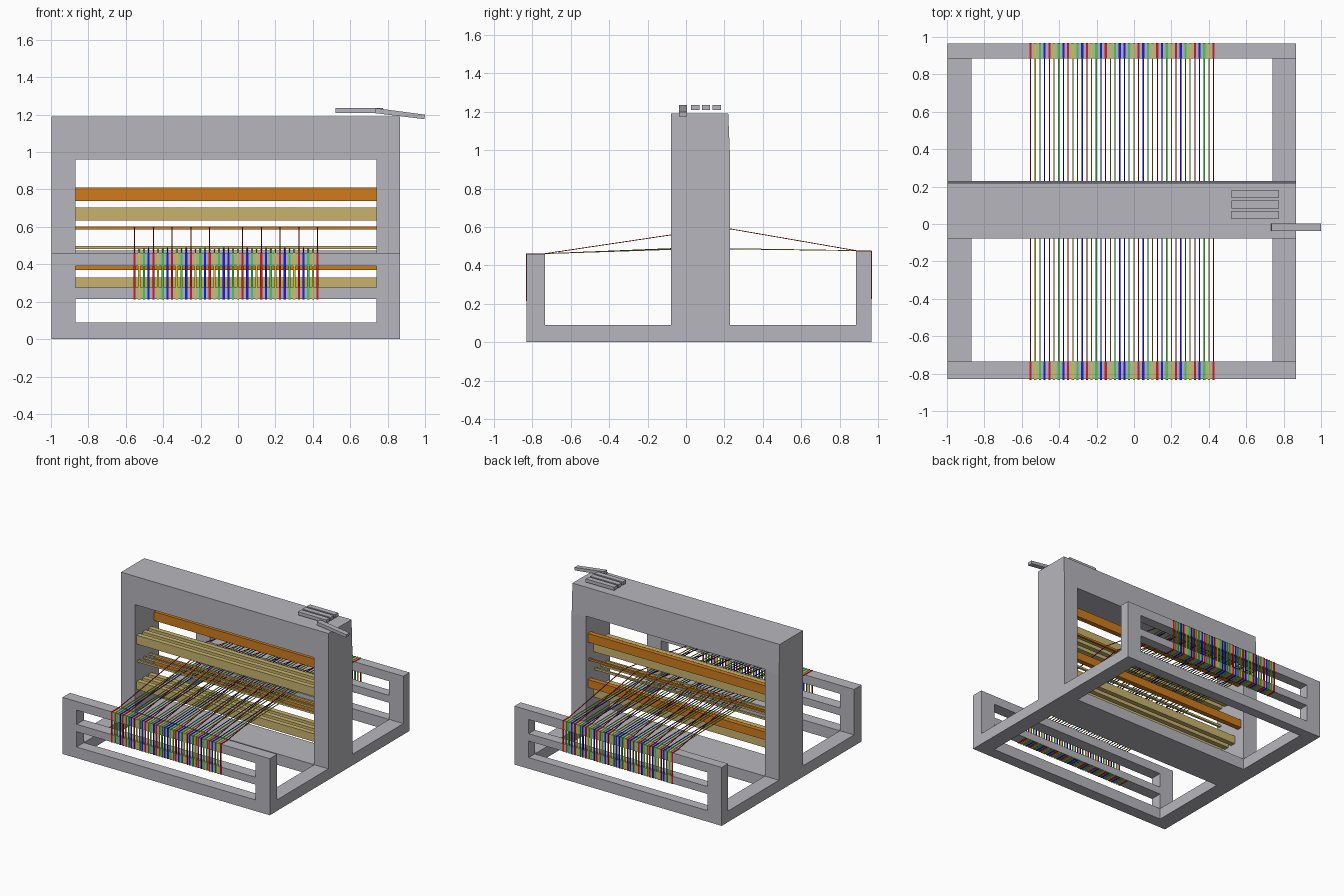
import bpy, bmesh, math
from mathutils import Vector

if "Cube" in bpy.data.objects:
    bpy.data.objects.remove(bpy.data.objects["Cube"])


def material(name, rgb):
    m = bpy.data.materials.new(name)
    m.diffuse_color = (*rgb, 1)
    m.use_nodes = True
    m.node_tree.nodes["Principled BSDF"].inputs["Base Color"].default_value = m.diffuse_color
    return m


GREY = material("grey_frame", (0.47, 0.47, 0.51))
ORANGE = material("orange_wood", (0.62, 0.20, 0.012))
TAN = material("tan_wood", (0.58, 0.45, 0.155))
RED = material("red_thread", (0.65, 0.01, 0.01))
YELLOW = material("yellow_thread", (0.62, 0.60, 0.02))
GREEN = material("green_thread", (0.06, 0.62, 0.06))
BLUE = material("blue_thread", (0.01, 0.01, 0.68))


def finish(bm, name, mat):
    bmesh.ops.recalc_face_normals(bm, faces=bm.faces)
    me = bpy.data.meshes.new(name)
    bm.to_mesh(me)
    bm.free()
    me.materials.append(mat)
    ob = bpy.data.objects.new(name, me)
    bpy.context.collection.objects.link(ob)
    return ob


def extrude_x(bm, profile, x0, x1):
    """Extrude a closed (y, z) profile along x."""
    f = bm.faces.new([bm.verts.new((x0, y, z)) for y, z in profile])
    r = bmesh.ops.extrude_face_region(bm, geom=[f])
    verts = [v for v in r["geom"] if isinstance(v, bmesh.types.BMVert)]
    bmesh.ops.translate(bm, verts=verts, vec=(x1 - x0, 0, 0))


def add_box(bm, x0, x1, y0, y1, z0, z1):
    extrude_x(bm, [(y0, z0), (y1, z0), (y1, z1), (y0, z1)], x0, x1)


def box(name, mat, *dims):
    bm = bmesh.new()
    add_box(bm, *dims)
    return finish(bm, name, mat)


# Loom frame: side silhouette extruded, then openings cut out
XL, XR = -0.87, 0.74
bm = bmesh.new()
extrude_x(bm, [(-0.83, 0), (0.965, 0), (0.965, 0.475), (0.885, 0.475), (0.885, 0.09),
               (0.23, 0.09), (0.23, 0.95), (0.22, 1.19), (-0.078, 1.19), (-0.078, 0.09),
               (-0.735, 0.09), (-0.735, 0.46), (-0.83, 0.46)], -0.997, 0.867)
frame = finish(bm, "loom_frame", GREY)
cuts = [(-0.2, 0.35, 0.09, 0.96),                                   # centre opening
        (-0.735, -0.078, -0.1, 0.2), (0.23, 0.885, -0.1, 0.2),      # floor openings
        (-0.95, -0.65, 0.275, 0.39), (-0.95, -0.65, 0.09, 0.215),   # front slots
        (0.8, 1.1, 0.285, 0.40), (0.8, 1.1, 0.09, 0.225)]           # back slots
cutters = []
for c in cuts:
    k = box("cutter", GREY, XL, XR, *c)
    k.hide_render = True
    cutters.append(k)
    mod = frame.modifiers.new("cut", 'BOOLEAN')
    mod.operation, mod.solver, mod.object = 'DIFFERENCE', 'EXACT', k
dg = bpy.context.evaluated_depsgraph_get()
result = bpy.data.meshes.new_from_object(frame.evaluated_get(dg))
frame.modifiers.clear()
frame.data = result
for k in cutters:
    bpy.data.objects.remove(k)

# Harnesses: three lowered tan ones, one raised orange one at the back
harness_y = [0.185, 0.11, 0.035, -0.04]
harness_z = [0.59, 0.485, 0.485, 0.485]
for i, (y, z) in enumerate(zip(harness_y, harness_z)):
    bm = bmesh.new()
    for lo, hi, t in ((0.148, 0.22, 0.02), (-0.22, -0.155, 0.02), (-0.004, 0.012, 0.008)):
        add_box(bm, XL - 0.005, XR + 0.005, y - t, y + t, z + lo, z + hi)
    finish(bm, f"harness_{i + 1}", ORANGE if i == 0 else TAN)

# Levers on top: three resting flat, one tipped outward
for i, y in enumerate((0.048, 0.104, 0.16)):
    box(f"lever_{i + 1}", GREY, 0.52, 0.775, y - 0.021, y + 0.021, 1.208, 1.235)
bm = bmesh.new()
vs = [bm.verts.new((x, -0.037, z)) for x, z in
      ((0.733, 1.208), (0.997, 1.176), (1.0, 1.2), (0.736, 1.235))]
f = bm.faces.new(vs)
r = bmesh.ops.extrude_face_region(bm, geom=[f])
bmesh.ops.translate(bm, verts=[v for v in r["geom"] if isinstance(v, bmesh.types.BMVert)],
                    vec=(0, 0.041, 0))
finish(bm, "lever_tipped", GREY)


def strip(bm, x, w, a, b, t=0.002):
    """Thin straight thread between two (y, z) points."""
    a, b = Vector(a), Vector(b)
    d = (b - a).normalized()
    n = Vector((-d.y, d.x)) * t
    extrude_x(bm, [tuple(a - n), tuple(b - n), tuple(b + n), tuple(a + n)],
              x - w / 2, x + w / 2)


# Warp threads: four colours, mirrored about the middle
mats = [RED, YELLOW, GREEN, BLUE]
names = ["red", "yellow", "green", "blue"]
COUNT = 40
for h in range(4):
    bm = bmesh.new()
    for i in range(COUNT):
        if min(i, COUNT - 1 - i) % 4 != h:
            continue
        x = -0.553 + 0.0251 * i
        eye = (harness_y[h], harness_z[h] + (0.008 if h == 0 else 0.004))
        # spans through the harness
        strip(bm, x, 0.006, (-0.735, 0.461), eye)
        strip(bm, x, 0.006, eye, (0.885, 0.477))
        # wraps over the front and back bars
        front = [(-0.735, 0.461), (-0.831, 0.461), (-0.831, 0.214), (-0.735, 0.214)]
        back = [(0.885, 0.476), (0.966, 0.476), (0.966, 0.224), (0.885, 0.224)]
        for path in (front, back):
            for a, b in zip(path, path[1:]):
                strip(bm, x, 0.0115, a, b)
    finish(bm, f"warp_threads_{names[h]}", mats[h])
